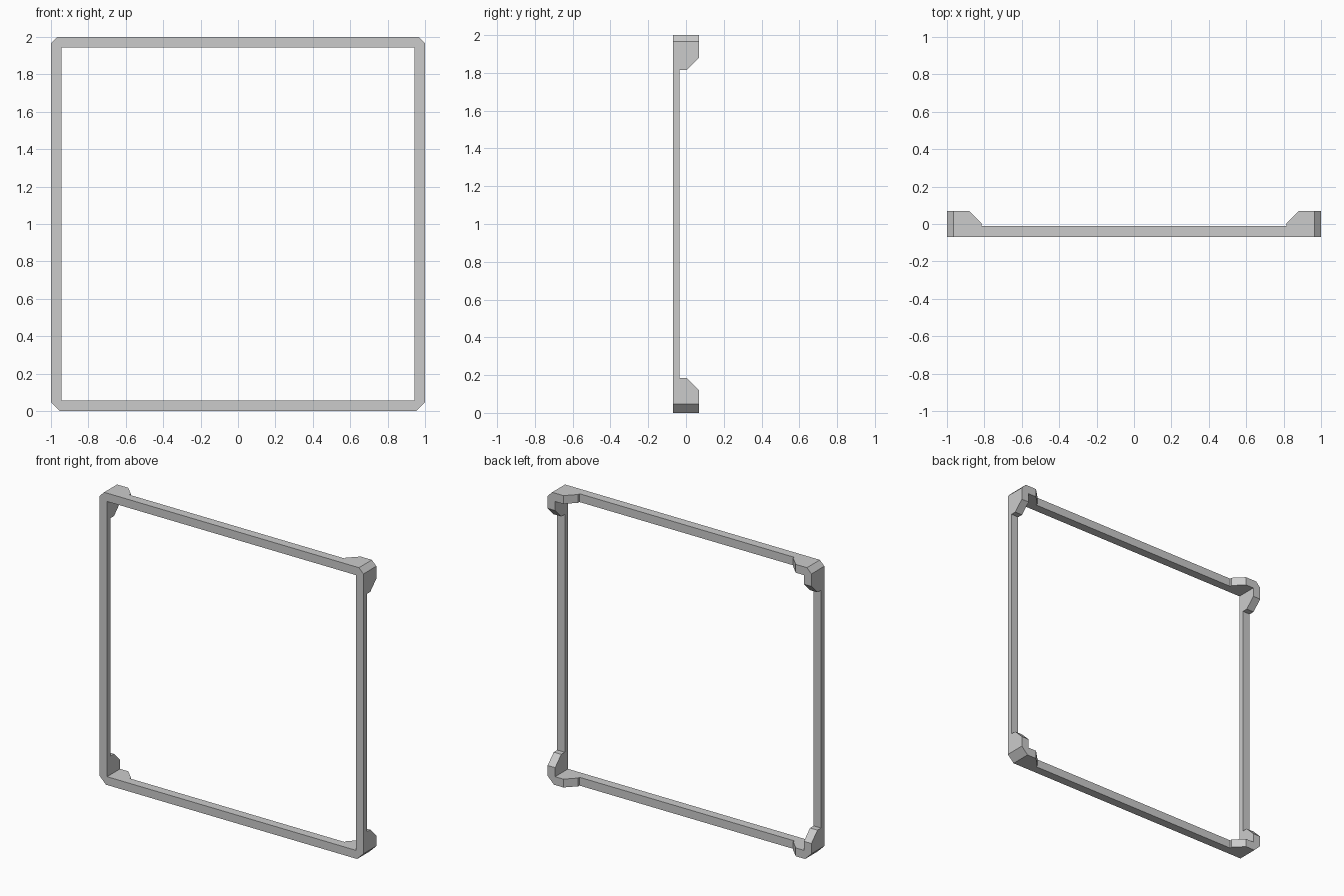
import bpy
import bmesh
from mathutils import Vector

cube = bpy.data.objects.get("Cube")
if cube:
    bpy.data.objects.remove(cube, do_unlink=True)

HALF_DEPTH = 0.07
RIM = 0.057

grey = bpy.data.materials.new("plain grey")
grey.use_nodes = True
colour = (0.6, 0.6, 0.6, 1)
grey.diffuse_color = colour
grey.node_tree.nodes["Principled BSDF"].inputs["Base Color"].default_value = colour


def prism(name, profile, offset):
    """Extrude a closed 3D profile along an offset."""
    bm = bmesh.new()
    face = bm.faces.new([bm.verts.new(p) for p in profile])
    extruded = bmesh.ops.extrude_face_region(bm, geom=[face], use_keep_orig=True)
    verts = [g for g in extruded["geom"] if isinstance(g, bmesh.types.BMVert)]
    bmesh.ops.translate(bm, verts=verts, vec=Vector(offset))
    bmesh.ops.recalc_face_normals(bm, faces=bm.faces)
    mesh = bpy.data.meshes.new(name)
    bm.to_mesh(mesh)
    bm.free()
    mesh.materials.append(grey)
    obj = bpy.data.objects.new(name, mesh)
    bpy.context.collection.objects.link(obj)
    return obj


def notch(floor, reach):
    """Back notch between two brackets: upright step, then a 45 degree slope."""
    step, top = 0.004, 0.1
    right = [(reach, floor), (reach, step), (reach + top - step, top)]
    return right + [(-a, y) for a, y in reversed(right)]


# Outer block with bevelled corners, larger at the bottom
low, high = 0.048, 0.034
right_side = [(1 - low, 0), (1, low), (1, 2 - high), (1 - high, 2)]
outline = right_side + [(-x, z) for x, z in reversed(right_side)]
frame = prism("square_frame", [(x, -HALF_DEPTH, z) for x, z in outline],
              (0, 2 * HALF_DEPTH, 0))

# Square opening
inner = 1 - RIM
opening = prism("opening_cutter",
                [(sx * inner, -0.2, 1 + sz * inner)
                 for sx, sz in ((-1, -1), (1, -1), (1, 1), (-1, 1))],
                (0, 0.4, 0))

# Thin the top and bottom rails between the corner brackets
rail_cut = prism("rail_cutter", [(a, y, -0.2) for a, y in notch(-0.01, 0.815)],
                 (0, 0, 2.4))

# Thin the side posts between the corner brackets
post_cut = prism("post_cutter", [(-1.2, y, 1 + a) for a, y in notch(-0.034, 0.815)],
                 (2.4, 0, 0))

bpy.context.view_layer.objects.active = frame
for cutter in (opening, rail_cut, post_cut):
    cutter.hide_render = True
    mod = frame.modifiers.new(cutter.name, "BOOLEAN")
    mod.operation = "DIFFERENCE"
    mod.solver = "EXACT"
    mod.object = cutter
    bpy.ops.object.modifier_apply(modifier=mod.name)
    bpy.data.objects.remove(cutter, do_unlink=True)
